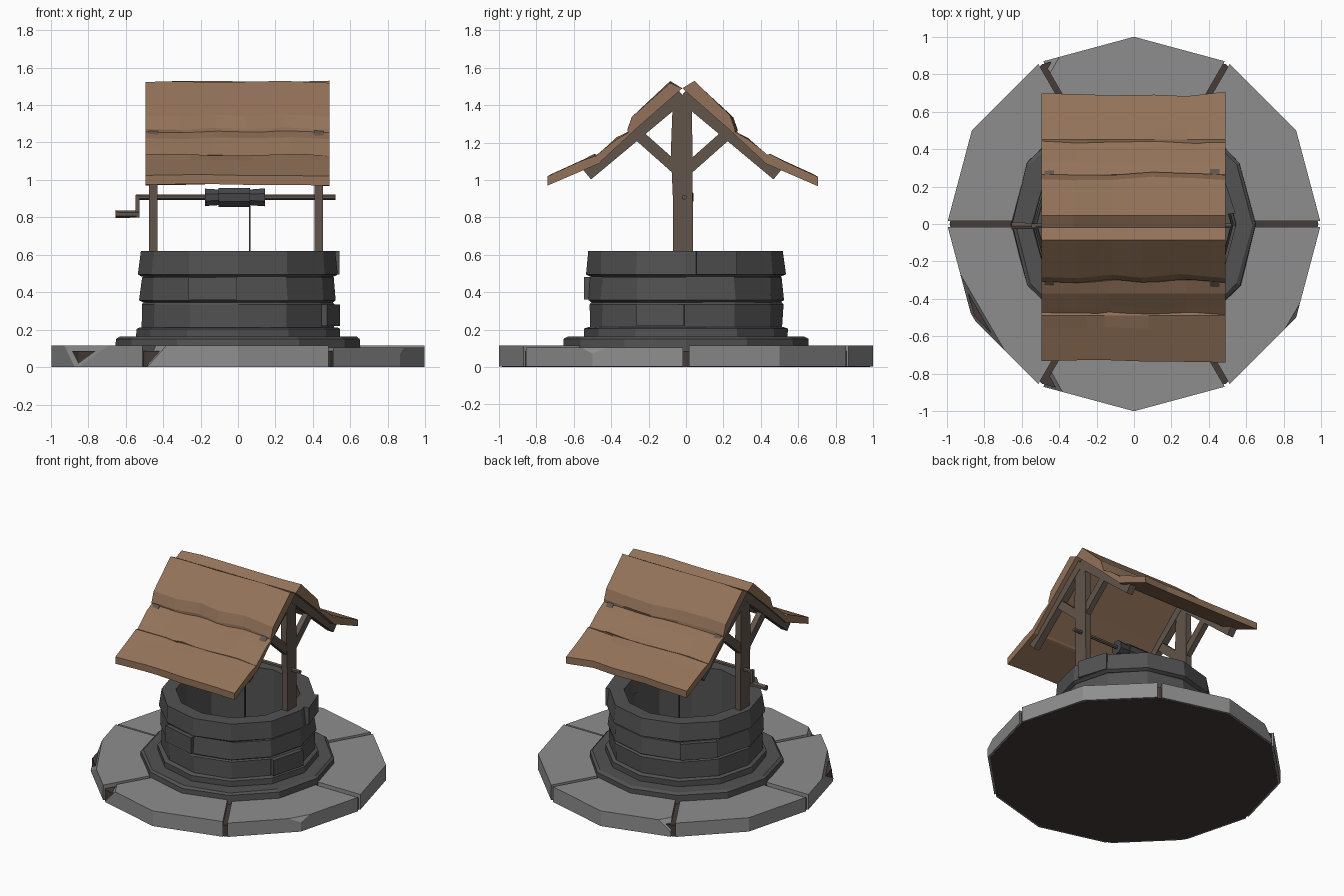
import bpy, bmesh, random
from math import radians, cos, sin, pi
from mathutils import Vector, Matrix

if "Cube" in bpy.data.objects:
    bpy.data.objects.remove(bpy.data.objects["Cube"])

random.seed(4)
YC = -0.02          # centre line of the roof and posts


def material(name, rgb):
    m = bpy.data.materials.new(name)
    m.diffuse_color = (*rgb, 1)
    m.use_nodes = True
    m.node_tree.nodes["Principled BSDF"].inputs["Base Color"].default_value = m.diffuse_color
    return m


PAVING = material("paving_grey", (0.27, 0.27, 0.27))
STONE = material("stone_grey", (0.085, 0.085, 0.085))
ROOF = material("roof_brown", (0.29, 0.17, 0.10))
WOOD = material("timber_brown", (0.12, 0.09, 0.07))
EARTH = material("earth_brown", (0.06, 0.045, 0.04))
IRON = material("dark_grey", (0.06, 0.06, 0.065))


def finish(name, bm, mat):
    bmesh.ops.recalc_face_normals(bm, faces=bm.faces)
    me = bpy.data.meshes.new(name)
    bm.to_mesh(me)
    bm.free()
    me.materials.append(mat)
    ob = bpy.data.objects.new(name, me)
    bpy.context.collection.objects.link(ob)
    return ob


def polar(r, deg, z):
    return Vector((r * cos(radians(deg)), r * sin(radians(deg)), z))


def loft(name, sections, mat, closed=False):
    """Skin a list of equal-length point loops; cap the ends unless closed."""
    bm = bmesh.new()
    rows = [[bm.verts.new(p) for p in s] for s in sections]
    n = len(rows[0])
    pairs = list(zip(rows, rows[1:])) + ([(rows[-1], rows[0])] if closed else [])
    for a, b in pairs:
        for i in range(n):
            j = (i + 1) % n
            bm.faces.new((a[i], a[j], b[j], b[i]))
    if not closed:
        bm.faces.new(rows[0])
        bm.faces.new(rows[-1][::-1])
    return finish(name, bm, mat)


def ring(name, outer, inner, mat, jitter=0.0):
    """Twelve-sided ring: outer (r, z) points going up, then a straight inner wall."""
    sections = []
    for k in range(12):
        s = [polar(r + random.uniform(-jitter, jitter), 30 * k, z) for r, z in outer]
        s += [polar(inner, 30 * k, outer[-1][1]), polar(inner, 30 * k, outer[0][1])]
        sections.append(s)
    return loft(name, sections, mat, closed=True)


def beam(name, a, b, wx, w, mat):
    """Square timber between a and b in a y-z plane: wx along x, w across."""
    a, b = Vector(a), Vector(b)
    side = Vector((1, 0, 0)).cross((b - a).normalized()) * w / 2
    ex = Vector((wx / 2, 0, 0))
    return loft(name, [[p - ex - side, p + ex - side, p + ex + side, p - ex + side]
                       for p in (a, b)], mat)


def turned_x(name, stations, y, z, sides, mat):
    """Faceted bar along x from (x, radius) stations."""
    return loft(name, [[(x, y + r * cos(2 * pi * (i + .5) / sides),
                         z + r * sin(2 * pi * (i + .5) / sides)) for i in range(sides)]
                       for x, r in stations], mat)


# Earth disc seen in the paving joints, under the base and inside the well
loft("earth_base", [[polar(0.985, 30 * k, z) for k in range(12)] for z in (0, 0.085)], EARTH)

# Six paving slabs with open joints, some with chipped corners
chips = {1: [((-0.44, 0.82, 0.115), (-0.9, 0.5, 0.8))],
         3: [((-0.81, -0.47, 0.115), (-0.86, -0.5, 0.5))],
         4: [((-0.43, -0.81, 0.115), (-0.9, -0.5, 0.7))],
         5: [((0.84, -0.49, 0.115), (0.86, -0.5, 0.6))]}
for k in range(6):
    a = 60 * k
    off0, off1 = polar(0.015, a + 90, 0), polar(0.015, a - 30, 0)
    sections = []
    for z in (0.002, 0.105 + 0.01 * (k % 3 != 2)):
        sections.append([polar(0.45, a, z) + off0, polar(0.995, a, z) + off0,
                         polar(1.0, a + 30, z),
                         polar(0.995, a + 60, z) + off1, polar(0.45, a + 60, z) + off1,
                         polar(0.45, a + 30, z)])
    slab = loft(f"paving_slab_{k + 1}", sections, PAVING)
    for co, no in chips.get(k, []):
        bm = bmesh.new()
        bm.from_mesh(slab.data)
        cut = bmesh.ops.bisect_plane(bm, geom=bm.verts[:] + bm.edges[:] + bm.faces[:],
                                     plane_co=co, plane_no=no, clear_outer=True)
        edges = [e for e in cut["geom_cut"] if isinstance(e, bmesh.types.BMEdge)]
        bmesh.ops.contextual_create(bm, geom=edges)
        bm.to_mesh(slab.data)
        bm.free()

# Stepped plinth and three wall courses
ring("lower_step", [(0.655, 0.08), (0.655, 0.15), (0.635, 0.163)], 0.42, STONE, 0.006)
ring("upper_step", [(0.543, 0.15), (0.543, 0.205), (0.525, 0.213)], 0.42, STONE, 0.004)
ring("wall_course_1", [(0.515, 0.2), (0.517, 0.335), (0.505, 0.35)], 0.42, STONE, 0.005)
ring("wall_course_2", [(0.505, 0.345), (0.525, 0.357), (0.516, 0.478), (0.505, 0.487)],
     0.42, STONE, 0.005)
ring("wall_course_3", [(0.51, 0.483), (0.53, 0.495), (0.522, 0.62)], 0.42, STONE, 0.006)

# Single stones standing proud of the wall: start angle, end angle, z range
for i, (a0, a1, z0, z1) in enumerate([(241, 269.5, 0.36, 0.48), (331, 359, 0.22, 0.335),
                                      (6, 30, 0.495, 0.62), (121, 148, 0.36, 0.48)]):
    loft(f"proud_stone_{i + 1}",
         [[polar(0.47, a0, z), polar(0.545, a0, z), polar(0.545, a1, z), polar(0.47, a1, z)]
          for z in (z0, z1)], STONE)

# Two timber frames: post, pair of rafters and pair of braces
for side, x in (("left", -0.452), ("right", 0.432)):
    loft(f"{side}_post",
         [[(x - 0.023, YC + dy - w, z), (x + 0.023, YC + dy - w, z),
           (x + 0.023, YC + dy + w, z), (x - 0.023, YC + dy + w, z)]
          for z, dy, w in ((0.5, 0.005, 0.054), (0.9, 0.003, 0.053),
                           (1.15, -0.003, 0.058), (1.44, 0, 0.05))], WOOD)
    for tag, s in (("front", -1), ("back", 1)):
        beam(f"{side}_{tag}_rafter", (x, YC, 1.455), (x, YC + s * 0.51, 1.03),
             0.05, 0.07, WOOD)
        beam(f"{side}_{tag}_brace", (x, YC + s * 0.02, 1.05), (x, YC + s * 0.24, 1.245),
             0.04, 0.06, WOOD)

# Overlapping rough roof boards: cross-sections as (distance from ridge, z)
boards = {
    "upper": ([(0, 1.49), (0.065, 1.525), (0.265, 1.34), (0.29, 1.27), (0.285, 1.24)], (2, 3)),
    "middle": ([(0.24, 1.28), (0.35, 1.225), (0.43, 1.155), (0.465, 1.125), (0.45, 1.085)], (2, 3)),
    "lower": ([(0.42, 1.12), (0.47, 1.135), (0.545, 1.10), (0.72, 1.02), (0.72, 0.97),
               (0.44, 1.09)], (2, 3, 4))}
for tag, s in (("front", -1), ("back", 1)):
    for row, (profile, rough) in boards.items():
        xs = [-0.495] + sorted(x + random.uniform(-0.06, 0.06)
                               for x in (-0.3, -0.12, 0.1, 0.3)) + [0.49]
        sections = []
        for x in xs:
            shift = random.uniform(-0.018, 0.008)
            sec = []
            for i, (d, z) in enumerate(profile):
                if i in rough:
                    d, z = d + shift, z - shift * 0.6
                if i == 1:
                    z += random.uniform(-0.008, 0.006)
                sec.append((x, YC + s * d, z))
            sections.append(sec)
        loft(f"{tag}_{row}_roof_board", sections, ROOF)

# Windlass: axle, drum, crank and rope
AY, AZ = -0.01, 0.907
turned_x("axle", [(-0.545, 0.014), (0.52, 0.014)], AY, AZ, 6, WOOD)
turned_x("drum", [(-0.175, 0.05), (-0.1, 0.045), (0.06, 0.045), (0.145, 0.052)],
         AY, AZ, 8, IRON)
turned_x("rope_coil", [(-0.105, 0.055), (0.065, 0.055)], AY, AZ, 8, IRON)
beam("crank_arm", (-0.537, AY, 0.92), (-0.537, AY, 0.80), 0.022, 0.025, WOOD)
turned_x("crank_handle", [(-0.655, 0.021), (-0.53, 0.018)], AY, 0.817, 6, WOOD)
beam("rope", (0.063, AY, 0.88), (0.063, AY, 0.08), 0.01, 0.01, IRON)
